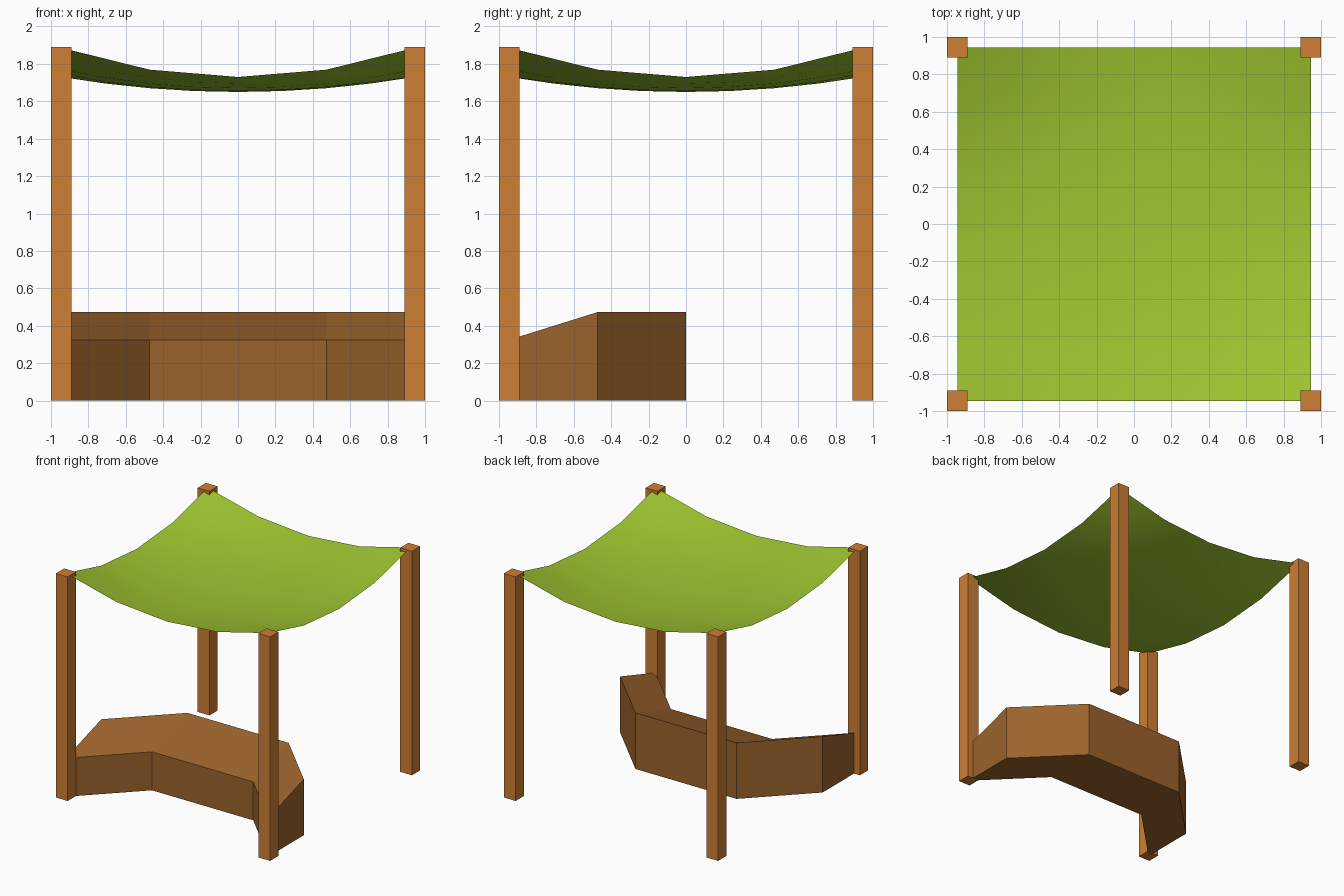
import bpy, bmesh

if "Cube" in bpy.data.objects:
    bpy.data.objects.remove(bpy.data.objects["Cube"])

P = 0.945   # post centre distance


def material(name, rgb):
    m = bpy.data.materials.new(name)
    m.diffuse_color = (*rgb, 1)
    m.use_nodes = True
    m.node_tree.nodes["Principled BSDF"].inputs["Base Color"].default_value = m.diffuse_color
    return m


def add_object(name, bm, mat):
    bmesh.ops.recalc_face_normals(bm, faces=bm.faces)
    me = bpy.data.meshes.new(name)
    bm.to_mesh(me)
    bm.free()
    me.materials.append(mat)
    ob = bpy.data.objects.new(name, me)
    bpy.context.collection.objects.link(ob)
    return ob


post_mat = material("post_wood", (0.62, 0.21, 0.035))
bench_mat = material("bench_wood", (0.33, 0.125, 0.025))
cloth_mat = material("green_cloth", (0.35, 0.57, 0.03))

# Four square corner posts
for side, sx in (("left", -1), ("right", 1)):
    for end, sy in (("front", -1), ("back", 1)):
        bm = bmesh.new()
        bmesh.ops.create_cube(bm, size=1)
        for v in bm.verts:
            v.co = (sx * P + v.co.x * 0.11, sy * P + v.co.y * 0.11,
                    (v.co.z + 0.5) * 1.89)
        add_object(f"{end}_{side}_post", bm, post_mat)

# Bent bench: one sloping cross-section carried along a four-point path
path = [(-P, -P), (-P / 2, -P / 2), (P / 2, -P / 2), (P, -P)]
section = [(0, 0), (P / 2, 0), (P / 2, 0.473), (0, 0.325)]   # (depth, height)
bm = bmesh.new()
rings = [[bm.verts.new((x, y + d, z)) for d, z in section] for x, y in path]
for a, b in zip(rings, rings[1:]):
    for i in range(4):
        j = (i + 1) % 4
        bm.faces.new((a[i], a[j], b[j], b[i]))
bm.faces.new(rings[0])
bm.faces.new(rings[-1])
add_object("bench", bm, bench_mat)


# Sagging cloth canopy, with four straight runs along each edge
def sag(u, v):
    return 1.65 + 0.08 * (u * u + v * v) + 0.076 * u * u * v * v


def edge_sag(t):
    if round(t * 4) % 2 == 0:
        return sag(t, 1)
    return (sag(t - 0.25, 1) + sag(t + 0.25, 1)) / 2


bm = bmesh.new()
bmesh.ops.create_grid(bm, x_segments=8, y_segments=8, size=P)
for vert in bm.verts:
    u, v = vert.co.x / P, vert.co.y / P
    if abs(v) > 0.99:
        vert.co.z = edge_sag(u)
    elif abs(u) > 0.99:
        vert.co.z = edge_sag(v)
    else:
        vert.co.z = sag(u, v)
canopy = add_object("canopy", bm, cloth_mat)
canopy.data.shade_smooth()
